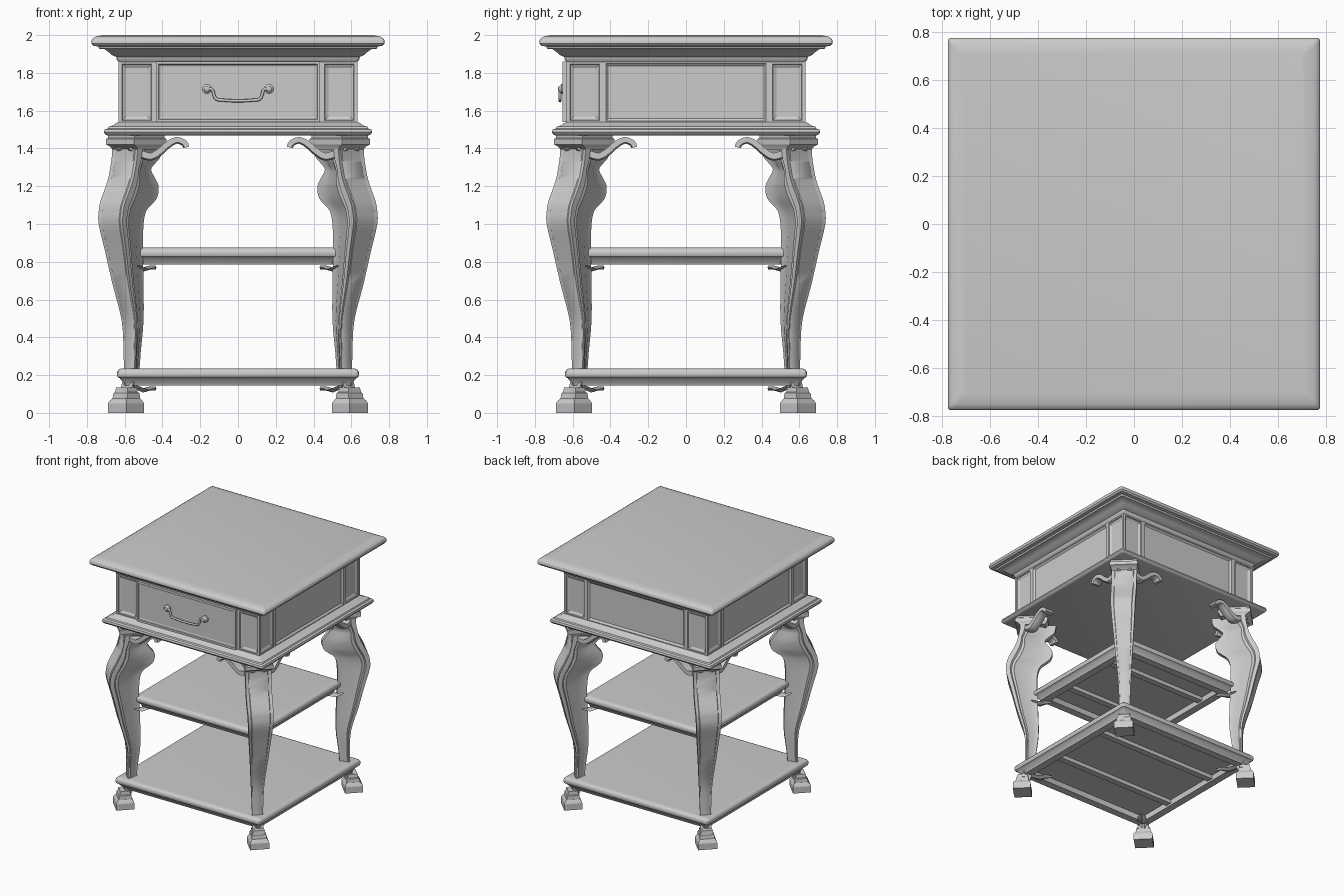
import bpy, bmesh
from math import sqrt, sin, cos, pi, radians
from mathutils import Vector

if "Cube" in bpy.data.objects:
    bpy.data.objects.remove(bpy.data.objects["Cube"])

grey = bpy.data.materials.new("plain_grey")
grey.use_nodes = True
colour = (0.6, 0.6, 0.6, 1)
grey.diffuse_color = colour
grey.node_tree.nodes["Principled BSDF"].inputs["Base Color"].default_value = colour


def add_object(name, data, angle=0.0):
    ob = bpy.data.objects.new(name, data)
    bpy.context.collection.objects.link(ob)
    ob.rotation_euler.z = angle
    if not data.materials:
        data.materials.append(grey)
    return ob


def finish(bm, name, smooth=None):
    bmesh.ops.recalc_face_normals(bm, faces=bm.faces)
    mesh = bpy.data.meshes.new(name)
    bm.to_mesh(mesh)
    bm.free()
    if smooth:
        mesh.shade_smooth()
        mesh.set_sharp_from_angle(angle=radians(smooth))
    return mesh


def loft(name, rings, smooth=35):
    """Skin a list of equal closed rings and cap both ends."""
    bm = bmesh.new()
    rows = [[bm.verts.new(p) for p in ring] for ring in rings]
    n = len(rows[0])
    for a, b in zip(rows, rows[1:]):
        for i in range(n):
            j = (i + 1) % n
            bm.faces.new((a[i], a[j], b[j], b[i]))
    bm.faces.new(rows[0])
    bm.faces.new(rows[-1])
    return finish(bm, name, smooth)


def square_ring(half, z, radius=0.015, steps=4):
    ring = []
    for k, (sx, sy) in enumerate(((1, 1), (-1, 1), (-1, -1), (1, -1))):
        for s in range(steps):
            a = (k + s / (steps - 1)) * pi / 2
            ring.append((sx * (half - radius) + radius * cos(a),
                         sy * (half - radius) + radius * sin(a), z))
    return ring


def moulding(name, profile):
    return add_object(name, loft(name, [square_ring(h, z) for h, z in profile]))


def diagonal(r, t, z):
    """Point at distance r out along the corner diagonal, t sideways."""
    return ((r - t) / sqrt(2), (r + t) / sqrt(2), z)


def spline(rows, steps=3):
    """Smooth rows of numbers with a Catmull-Rom curve."""
    rows = [Vector(r) for r in rows]
    out = []
    for i in range(len(rows) - 1):
        p0, p1, p2 = rows[max(i - 1, 0)], rows[i], rows[i + 1]
        p3 = rows[min(i + 2, len(rows) - 1)]
        for s in range(steps):
            t = s / steps
            out.append(p1 + (p2 - p0) * t / 2 + (2 * p0 - 5 * p1 + 4 * p2 - p3) * t * t / 2
                       + (3 * p1 - p0 - 3 * p2 + p3) * t ** 3 / 2)
    return out + [rows[-1]]


def box(name, size, centre):
    bm = bmesh.new()
    bmesh.ops.create_cube(bm, size=1)
    bmesh.ops.scale(bm, vec=size, verts=bm.verts)
    bmesh.ops.translate(bm, vec=centre, verts=bm.verts)
    return bm


def sink_panels(bm, faces, border, slope, depth):
    bmesh.ops.inset_individual(bm, faces=faces, thickness=border)
    bmesh.ops.inset_individual(bm, faces=faces, thickness=0.004, depth=-0.006)
    bmesh.ops.inset_individual(bm, faces=faces, thickness=slope, depth=-depth)


# Table top and the moulding under the drawer case
moulding("table_top", [(.63, 1.855), (.642, 1.87), (.645, 1.885), (.665, 1.893), (.685, 1.91),
                       (.705, 1.925), (.735, 1.928), (.74, 1.94), (.765, 1.943), (.775, 1.955),
                       (.775, 1.972), (.768, 1.985), (.75, 1.994), (.71, 2.0)])
moulding("case_base_moulding", [(.69, 1.468), (.703, 1.474), (.71, 1.486), (.706, 1.5),
                                (.69, 1.506), (.685, 1.515), (.66, 1.522), (.645, 1.535), (.63, 1.54)])

# Drawer case: each side cut into two corner blocks and a wide panel
bm = box("case", (1.264, 1.264, .335), (0, 0, 1.6975))
for axis in ((1, 0, 0), (0, 1, 0)):
    for d in (-.44, .44):
        bmesh.ops.bisect_plane(bm, geom=bm.verts[:] + bm.edges[:] + bm.faces[:],
                               plane_co=Vector(axis) * d, plane_no=axis)
bm.normal_update()
walls = [f for f in bm.faces if abs(f.normal.z) < .5]
blocks = [f for f in walls if max(abs(c) for c in f.calc_center_median().xy[:]) > .6
          and min(abs(c) for c in f.calc_center_median().xy[:]) > .3]
middles = [f for f in walls if f not in blocks]
sink_panels(bm, blocks, .025, .026, .010)
sink_panels(bm, middles, .022, .014, .008)
add_object("drawer_case", finish(bm, "drawer_case"))

# Drawer front
bm = box("drawer", (.87, .04, .32), (0, -.633, 1.70))
bm.normal_update()
sink_panels(bm, [f for f in bm.faces if f.normal.y < -.5], .02, .014, .004)
add_object("drawer_front", finish(bm, "drawer_front"))

# Drawer handle: hanging bar and two rosettes
half_bar = [(.165, 1.715), (.138, 1.712), (.128, 1.685), (.115, 1.662), (.08, 1.656), (0, 1.652)]
path = [(-x, z) for x, z in half_bar] + half_bar[-2::-1]
cu = bpy.data.curves.new("handle_bar", "CURVE")
cu.dimensions = "3D"
cu.bevel_depth = .008
cu.bevel_resolution = 2
cu.resolution_u = 4
sp = cu.splines.new("BEZIER")
sp.bezier_points.add(len(path) - 1)
for bp, (x, z) in zip(sp.bezier_points, path):
    bp.co = (x, -.667, z)
    bp.handle_left_type = bp.handle_right_type = "AUTO"
add_object("handle_bar", cu)
for side, x in (("left", .165), ("right", -.165)):
    rings = [[(x + r * cos(i * pi / 6), y, 1.715 + r * sin(i * pi / 6)) for i in range(12)]
             for r, y in ((.026, -.645), (.026, -.66), (.018, -.665), (.014, -.674), (.006, -.678))]
    add_object("handle_rosette_" + side, loft("handle_rosette", rings))

# Shelves with recessed undersides and battens
for name, h, top in (("middle_shelf", .542, .875), ("lower_shelf", .64, .235)):
    moulding(name, [(h - .10, top - .045), (h - .10, top - .09), (h - .04, top - .09),
                    (h - .035, top - .075), (h - .02, top - .06), (h - .015, top - .052),
                    (h - .004, top - .046), (h, top - .035), (h, top - .018),
                    (h - .008, top - .006), (h - .02, top - .001), (h - .035, top)])
    for side, y in (("front", -.24), ("back", .24)):
        bm = box("batten", (2 * h - .2, .05, .03), (0, y, top - .06))
        add_object(name + "_batten_" + side, finish(bm, "batten"))

# Curved leg: height, outer x, inner x, front width
rows = [(.09, .63, .55, .085), (.2, .607, .525, .08), (.32, .606, .515, .085),
        (.49, .616, .50, .10), (.68, .664, .50, .13), (.865, .706, .503, .16),
        (1.0, .738, .50, .18), (1.07, .737, .485, .185), (1.105, .732, .455, .187),
        (1.14, .722, .428, .19), (1.2, .70, .42, .19), (1.25, .685, .443, .19),
        (1.29, .678, .46, .19), (1.325, .672, .435, .19), (1.36, .668, .408, .19),
        (1.42, .665, .40, .19)]
rings = []
for z, xo, xi, w in spline(rows):
    outer = xo * sqrt(2) - w / 2
    inner = xi * sqrt(2) + w * .1
    side = [(0, .36), (0.015, .38), (0, .5), (.14, .5), (.18, .43), (.26, .43),
            (.30, .38), (.6, .27), (.78, .12), (1, .1)]
    half = [(outer + (inner - outer) * f, w * t) for f, t in side]
    rings.append([diagonal(r, t, z) for r, t in half] + [diagonal(r, -t, z) for r, t in half[::-1]])
leg = loft("leg", rings, 40)


def block(name, rows):
    """Stack of rectangles facing the corner: height, near r, far r, width."""
    return loft(name, [[diagonal(r, t, z) for r, t in ((a, -w / 2), (b, -w / 2), (b, w / 2), (a, w / 2))]
                       for z, a, b, w in rows], 25)


cap = block("leg_cap", [(1.395, .66, .845, .19), (1.41, .65, .86, .195), (1.422, .64, .885, .21),
                        (1.45, .64, .885, .21), (1.455, .65, .875, .2), (1.47, .65, .875, .2)])
foot = block("foot", [(0, .773, .905, .14), (.05, .773, .905, .14), (.068, .782, .895, .122),
                      (.075, .787, .885, .11), (.105, .79, .88, .105), (.11, .797, .875, .092),
                      (.135, .80, .87, .085)])


# Scrolled bracket along one edge of the case
def bracket(swap):
    path = spline([(.57, 1.41), (.51, 1.368), (.457, 1.357), (.41, 1.385), (.37, 1.42),
                   (.325, 1.443), (.285, 1.428), (.275, 1.405)])
    rings = []
    for i, p in enumerate(path):
        d = (path[min(i + 1, len(path) - 1)] - path[max(i - 1, 0)]).normalized()
        n = Vector((-d.y, d.x)) * (.022 - .006 * i / len(path))
        ring = []
        for k, v in ((-1, -.035), (-1, .035), (.6, .035), (1, .015), (1, -.015), (.6, -.035)):
            q = p + n * k
            ring.append((.605 + v, q.x, q.y) if swap else (q.x, .605 + v, q.y))
        rings.append(ring)
    return loft("bracket", rings, 40)


# Small carved leaf where a shelf meets a leg
def leaf(top):
    return loft("leaf", [[diagonal(r, t, top + z + u) for t, u in ((-w, 0), (0, -.012), (w, 0), (0, .01))]
                         for r, z, w in ((.77, -.095, .03), (.71, -.115, .04),
                                         (.66, -.105, .03), (.615, -.105, .004))])


parts = {"leg": leg, "leg_cap": cap, "foot": foot, "bracket_a": bracket(False), "bracket_b": bracket(True),
         "leaf_lower": leaf(.235), "leaf_middle": leaf(.875)}
for k, corner in enumerate(("back_left", "back_right", "front_right", "front_left")):
    for part, mesh in parts.items():
        add_object(corner + "_" + part, mesh, k * pi / 2)
